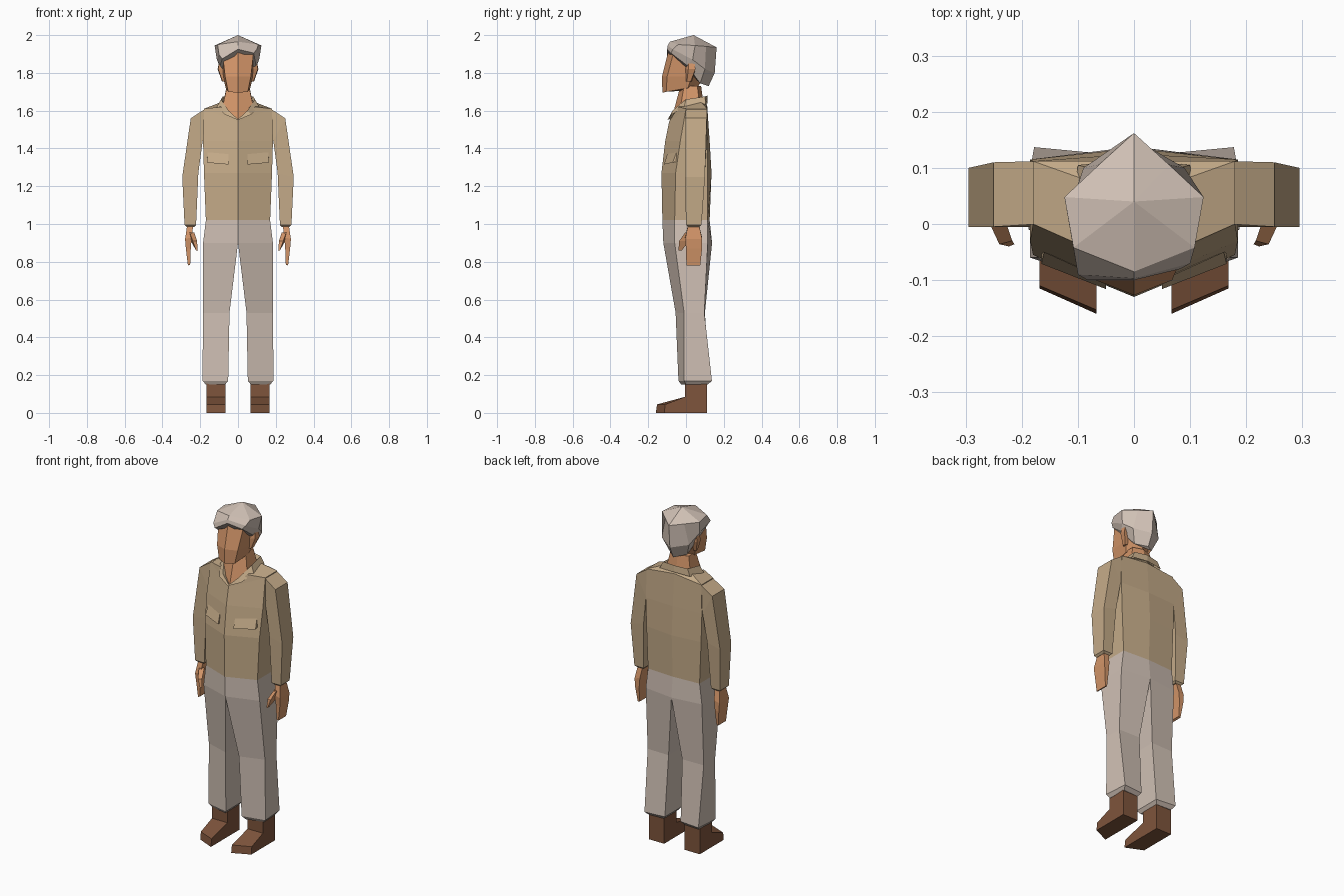
import bpy
import bmesh

default_cube = bpy.data.objects.get("Cube")
if default_cube:
    bpy.data.objects.remove(default_cube, do_unlink=True)


def make_material(name, colour):
    material = bpy.data.materials.new(name)
    material.use_nodes = True
    rgba = (*colour, 1)
    material.diffuse_color = rgba
    for node in material.node_tree.nodes:
        if node.type == 'BSDF_PRINCIPLED':
            node.inputs["Base Color"].default_value = rgba
            node.inputs["Roughness"].default_value = 0.9
    return material


cloth_grey = make_material("warm light grey", (.63, .53, .46))
shirt_tan = make_material("shirt tan", (.56, .41, .25))
skin = make_material("skin", (.65, .30, .14))
shoe_brown = make_material("shoe brown", (.21, .09, .045))


def whole(half):
    """Complete a ring given from centre front to centre back."""
    return half + [(-x, y, z) for x, y, z in reversed(half[1:-1])]


def level(z, *points):
    """Points of a flat ring at one height."""
    return [(x, y, z) for x, y in points]


def loft(name, rings, material, cap_start=True, cap_end=True, side=1):
    """Skin closed rings; a one-point ring becomes a fan."""
    bm = bmesh.new()
    loops = [[bm.verts.new((x * side, y, z)) for x, y, z in ring] for ring in rings]
    for a, b in zip(loops, loops[1:]):
        count = max(len(a), len(b))
        for i in range(count):
            j = (i + 1) % count
            corners = [a[i % len(a)], a[j % len(a)], b[j % len(b)], b[i % len(b)]]
            bm.faces.new(list(dict.fromkeys(corners)))
    for loop, capped in ((loops[0], cap_start), (loops[-1], cap_end)):
        if capped and len(loop) > 2:
            bm.faces.new(loop)
    bmesh.ops.recalc_face_normals(bm, faces=bm.faces)
    mesh = bpy.data.meshes.new(name)
    bm.to_mesh(mesh)
    bm.free()
    mesh.materials.append(material)
    obj = bpy.data.objects.new(name, mesh)
    bpy.context.scene.collection.objects.link(obj)
    return obj


def pair(name, rings, material):
    """Build a limb on both sides."""
    for side, label in ((1, "left"), (-1, "right")):
        loft(label + "_" + name, rings, material, side=side)


# Shirt body, open at the neck
waist = level(1.02, (0, -.125), (.17, -.06), (.17, .115), (0, .125))
loft("shirt_body", [whole(r) for r in (
    waist,
    level(1.27, (0, -.13), (.18, -.055), (.18, .115), (0, .135)),
    level(1.44, (0, -.11), (.185, -.03), (.185, .115), (0, .125)),
    [(0, -.09, 1.54), (.18, 0, 1.61), (.18, .112, 1.61), (0, .112, 1.63)],
    [(0, -.085, 1.55), (.09, -.04, 1.62), (.09, .08, 1.645), (0, .1, 1.65)],
)], shirt_tan, cap_end=False)

# Folded collar
loft("collar", [whole(r) for r in (
    [(0, -.098, 1.55), (.07, -.075, 1.58), (.112, -.01, 1.62), (.1, .105, 1.635), (0, .115, 1.64)],
    [(0, -.088, 1.555), (.05, -.072, 1.6), (.09, 0, 1.66), (.08, .1, 1.675), (0, .114, 1.68)],
    [(0, -.08, 1.55), (.045, -.055, 1.59), (.07, 0, 1.635), (.065, .08, 1.645), (0, .095, 1.65)],
)], shirt_tan, cap_start=False, cap_end=False)

# Chest pocket flaps
pair("pocket_flap", [
    [(.05, -.1, 1.37), (.05, -.116, 1.315), (.05, -.095, 1.32)],
    [(.16, -.05, 1.38), (.165, -.071, 1.325), (.165, -.05, 1.33)],
], shirt_tan)


# Sleeves: each ring is a box section with outer and inner edges
def sleeve_ring(outer_x, outer_z, inner_x, inner_z, front, back):
    return [(outer_x, front, outer_z), (outer_x, back, outer_z),
            (inner_x, back, inner_z), (inner_x, front, inner_z)]


pair("sleeve", [
    sleeve_ring(.17, 1.612, .165, 1.45, 0, .112),
    sleeve_ring(.25, 1.56, .187, 1.44, -.005, .11),
    sleeve_ring(.295, 1.25, .21, 1.27, -.005, .1),
    sleeve_ring(.283, .995, .222, .995, 0, .082),
    sleeve_ring(.272, .985, .232, .985, .01, .072),
], shirt_tan)

# Hands with thumbs
pair("hand", [
    sleeve_ring(.268, 1, .236, 1, .012, .068),
    sleeve_ring(.28, .92, .245, .93, -.005, .085),
    sleeve_ring(.276, .87, .25, .87, 0, .085),
    sleeve_ring(.265, .78, .253, .785, .002, .075),
], skin)
pair("thumb", [
    level(.955, (.232, .015), (.255, -.004), (.262, .03)),
    level(.91, (.217, -.03), (.24, -.036), (.25, .015)),
    level(.86, (.213, -.036), (.223, -.04), (.222, -.022)),
], skin)

# Trousers: hips and two legs
hip = level(.9, (0, -.12), (.185, -.06), (.185, .115), (0, .138))
loft("trouser_hips", [whole(waist), whole(hip)], cloth_grey)
pair("trouser_leg", [
    hip,
    level(.53, (.045, -.055), (.185, -.01), (.185, .097), (.045, .1)),
    level(.17, (.052, -.04), (.188, -.01), (.178, .137), (.052, .125)),
    level(.15, (.068, -.025), (.17, 0), (.165, .115), (.068, .11)),
], cloth_grey)

# Shoes: side profile carried from the inner to the outer edge
shoe_profile = [(.11, 0), (.11, .16), (-.005, .16), (-.005, .085)]
inner_toe = [(-.153, .045), (-.16, 0)]
outer_toe = [(-.11, .045), (-.115, 0)]
pair("shoe", [
    [(.067, y, z) for y, z in shoe_profile + inner_toe],
    [(.168, y, z) for y, z in shoe_profile + outer_toe],
], shoe_brown)

# Neck
loft("neck", [whole(r) for r in (
    [(0, -.083, 1.53), (.088, -.035, 1.59), (.085, .075, 1.61), (0, .095, 1.62)],
    level(1.73, (0, -.03), (.058, -.01), (.06, .06), (0, .08)),
)], skin)

# Face and skull
loft("head", [whole(r) for r in (
    [(0, -.125, 1.695), (.052, -.105, 1.7), (.065, .01, 1.72), (0, .05, 1.71)],
    level(1.78, (0, -.127), (.068, -.1), (.08, .03), (0, .1)),
    level(1.93, (0, -.09), (.085, -.06), (.09, .05), (0, .12)),
)], skin)

# Ears
pair("ear", [
    level(1.86, (.075, 0), (.1, .015), (.1, .045), (.075, .045)),
    level(1.82, (.075, -.005), (.105, .012), (.108, .05), (.075, .045)),
    level(1.755, (.07, 0), (.082, .005), (.085, .025), (.07, .03)),
], skin)

# Hair cap, with the fringe swept lower on its right
hair = loft("hair", [[(0, .04, 2)]] + [whole(r) for r in (
    [(0, -.085, 1.965), (.108, -.042, 1.95), (.124, .048, 1.945), (.062, .106, 1.94), (0, .162, 1.935)],
    [(0, -.097, 1.945), (.1, -.07, 1.925), (.112, .035, 1.87), (.09, .1, 1.82), (0, .152, 1.8)],
    [(0, -.1, 1.925), (.083, -.08, 1.905), (.095, .005, 1.84), (.06, .075, 1.745), (0, .12, 1.73)],
)], cloth_grey)
for vertex in hair.data.vertices:
    if vertex.co.x < -.05 and vertex.co.y < -.05 and vertex.co.z < 1.94:
        vertex.co.z -= .03
        vertex.co.y -= .02
